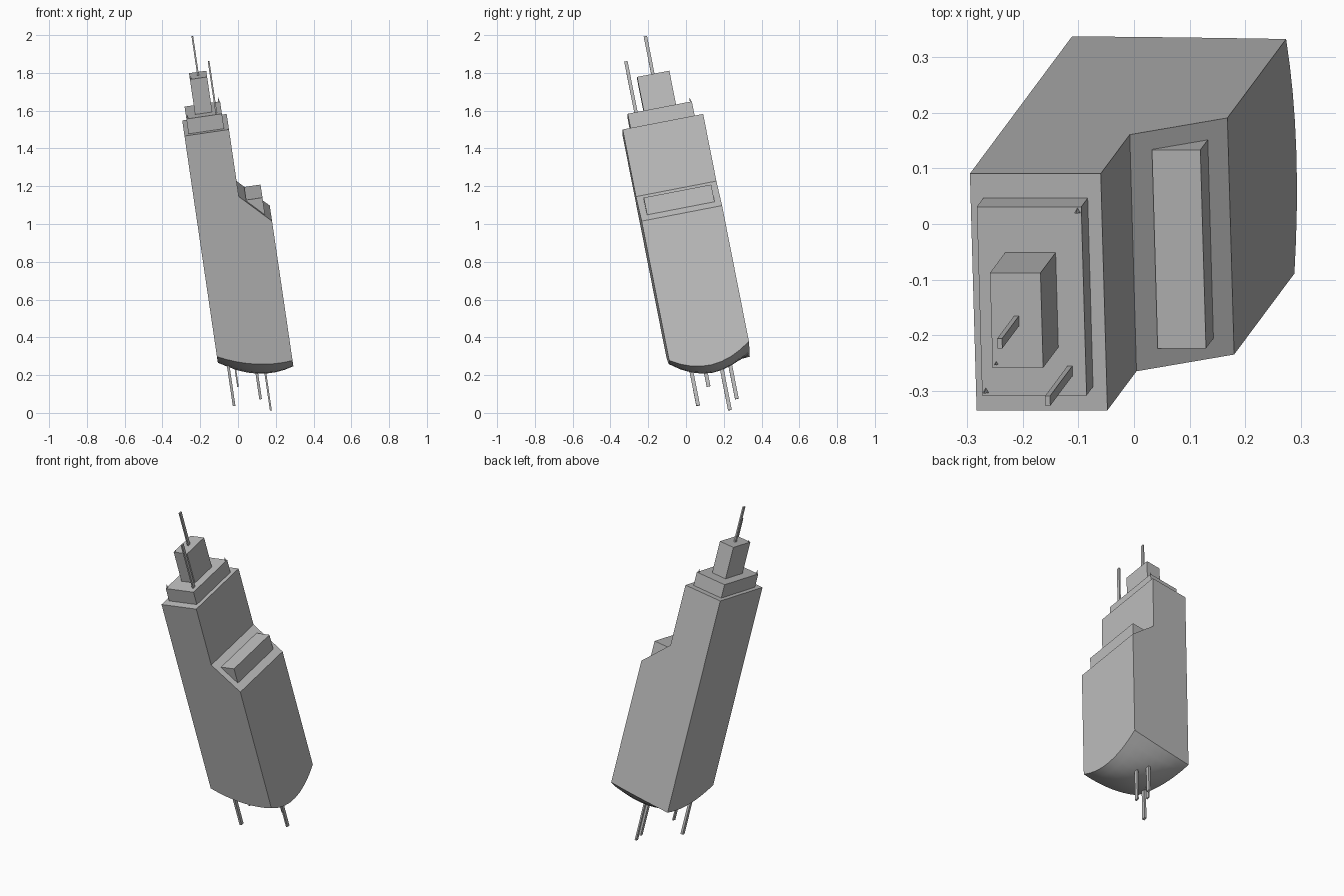
import bpy
import bmesh
from mathutils import Euler, Vector

cube = bpy.data.objects.get("Cube")
if cube:
    bpy.data.objects.remove(cube, do_unlink=True)

LEAN = Euler((0.193, -0.146, 0.0), 'XYZ')   # the whole tower leans forward and sideways

grey = bpy.data.materials.new("plain grey")
grey.use_nodes = True
colour = (0.5, 0.5, 0.5, 1.0)
grey.diffuse_color = colour
grey.node_tree.nodes["Principled BSDF"].inputs["Base Color"].default_value = colour


def finish(bm, name, smooth=False):
    bmesh.ops.recalc_face_normals(bm, faces=bm.faces[:])
    mesh = bpy.data.meshes.new(name)
    bm.to_mesh(mesh)
    bm.free()
    mesh.materials.append(grey)
    obj = bpy.data.objects.new(name, mesh)
    obj.rotation_euler = LEAN
    bpy.context.collection.objects.link(obj)
    if smooth:
        bpy.ops.object.select_all(action='DESELECT')
        obj.select_set(True)
        bpy.context.view_layer.objects.active = obj
        bpy.ops.object.shade_smooth_by_angle(angle=0.6)
    return obj


def box(name, low, high):
    low, high = Vector(low), Vector(high)
    bm = bmesh.new()
    bmesh.ops.create_cube(bm, size=1)
    for v in bm.verts:
        v.co = (low + high) / 2 + v.co * (high - low)
    return finish(bm, name)


def rod(name, x, y, z0, z1, w=0.009, d=0.018):
    return box(name, (x - w / 2, y - d / 2, z0), (x + w / 2, y + d / 2, z1))


def spike(name, x, y, z, size=0.012):
    bm = bmesh.new()
    bmesh.ops.create_cone(bm, segments=3, radius1=size / 2, radius2=0, depth=size * 2, cap_ends=True)
    bmesh.ops.translate(bm, vec=(x, y, z + size), verts=bm.verts[:])
    return finish(bm, name)


def quad(a, b, c, t):
    """Quadratic curve through a, b, c at t = 0, 0.5, 1."""
    return a * (1 - t) * (1 - 2 * t) + b * 4 * t * (1 - t) + c * t * (2 * t - 1)


# Main tower: stepped profile on a bulging underside
X0, X1, X2 = -0.067, 0.171, 0.326
Y0, Y1 = -0.043, 0.391
PROFILE = [(X0, 1.528), (X1, 1.528), (X1, 1.162), (X2, 1.005)]
UNDERSIDE = [(0.325, 0.255, 0.245), (0.25, 0.165, 0.18), (0.24, 0.25, 0.265)]
N = 8

bm = bmesh.new()
grid = []
for j in range(N + 1):
    t = j / N
    row = []
    for i in range(N + 1):
        s = i / N
        z = quad(*[quad(*heights, s) for heights in UNDERSIDE], t)
        row.append(bm.verts.new((X0 + (X2 - X0) * s, Y0 + (Y1 - Y0) * t, z)))
    grid.append(row)
for j in range(N):
    for i in range(N):
        bm.faces.new((grid[j][i], grid[j][i + 1], grid[j + 1][i + 1], grid[j + 1][i]))
front = [bm.verts.new((x, Y0, z)) for x, z in PROFILE]
back = [bm.verts.new((x, Y1, z)) for x, z in PROFILE]
bm.faces.new(grid[0] + front[::-1])
bm.faces.new(grid[N] + back[::-1])
bm.faces.new([row[0] for row in grid] + [back[0], front[0]])
bm.faces.new([row[N] for row in grid] + [back[-1], front[-1]])
for k in range(len(PROFILE) - 1):
    bm.faces.new((front[k], front[k + 1], back[k + 1], back[k]))
finish(bm, "tower_body", smooth=True)

# Roof tiers and the block on the sloped shoulder
box("roof_tier", (-0.044, 0.0, 1.528), (0.146, 0.346, 1.609))
box("roof_cabin", (0.005, 0.088, 1.609), (0.097, 0.262, 1.80))
box("shoulder_block", (0.206, -0.007, 1.037), (0.294, 0.357, 1.131))

# Antennas and small corner spikes
rod("centre_antenna", 0.051, 0.174, 1.80, 2.012)
rod("front_antenna", 0.117, 0.045, 1.609, 1.89)
spike("back_corner_spike", 0.139, 0.338, 1.609)
spike("front_corner_spike", -0.037, 0.008, 1.609)
spike("cabin_corner_spike", 0.012, 0.096, 1.80, 0.008)

# Rods hanging below
for n, (x, y, tip, w) in enumerate([(-0.015, 0.071, 0.028, 0.014), (0.02, 0.144, 0.113, 0.008),
                                    (0.129, 0.275, 0.003, 0.014), (0.174, 0.226, -0.055, 0.010)]):
    rod(f"hanging_rod_{n + 1}", x, y, tip, 0.28, w, 0.02)
